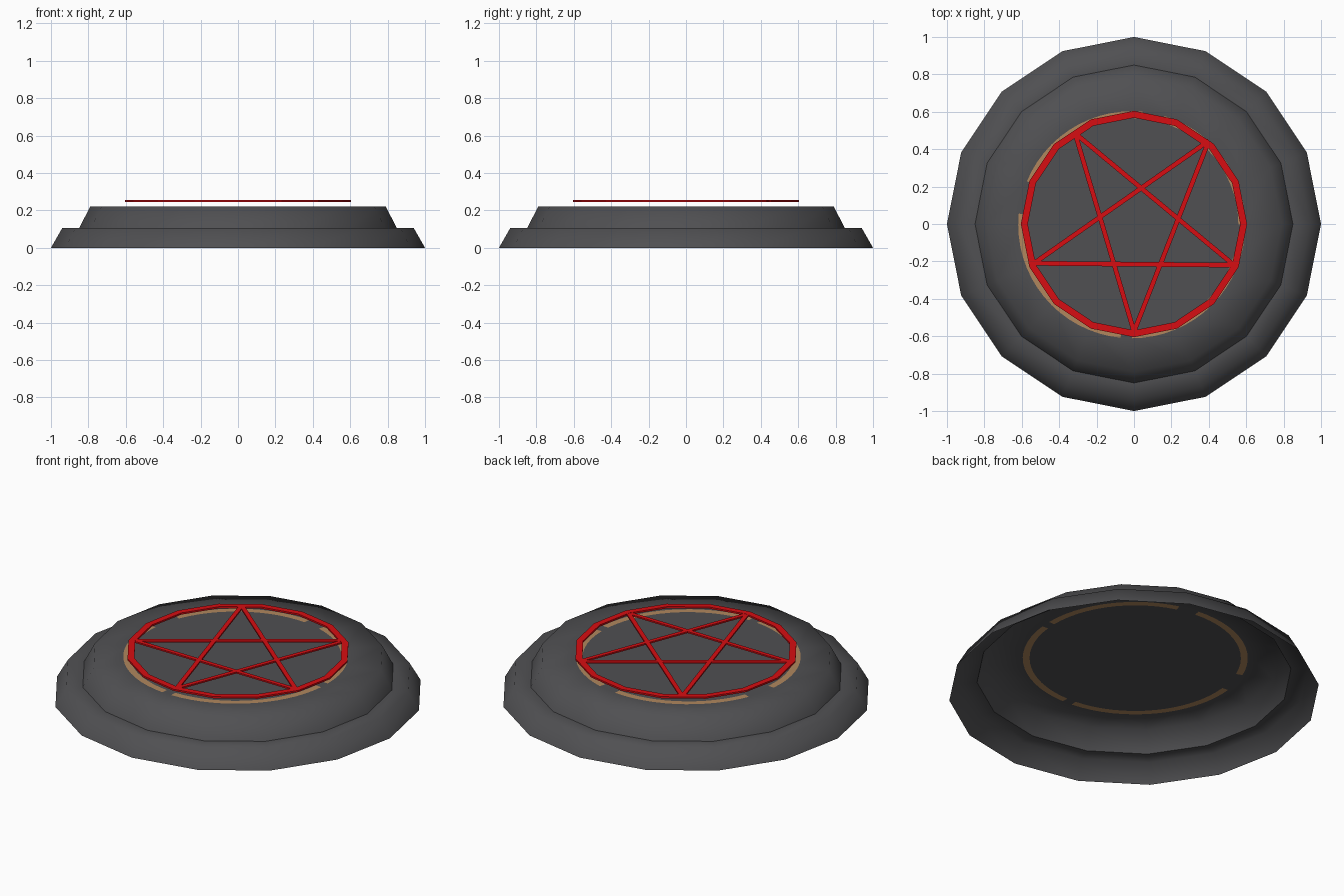
import bpy, bmesh, math
from mathutils import Vector

if "Cube" in bpy.data.objects:
    bpy.data.objects.remove(bpy.data.objects["Cube"])


def material(name, rgb):
    m = bpy.data.materials.new(name)
    m.diffuse_color = (*rgb, 1)
    m.use_nodes = True
    m.node_tree.nodes["Principled BSDF"].inputs["Base Color"].default_value = m.diffuse_color
    return m


STONE = material("dark stone", (0.08, 0.08, 0.085))
TAN = material("tan paint", (0.44, 0.245, 0.11))
RED = material("red", (0.68, 0.004, 0.006))


def finish(bm, name, mats, smooth=False):
    me = bpy.data.meshes.new(name)
    for f in bm.faces:
        f.smooth = smooth
    bm.normal_update()
    bm.to_mesh(me)
    bm.free()
    for m in mats:
        me.materials.append(m)
    ob = bpy.data.objects.new(name, me)
    bpy.context.collection.objects.link(ob)
    return ob


def circle(bm, r, z, n=16, cx=0, cy=0):
    return [bm.verts.new((cx + r * math.cos(2 * math.pi * i / n),
                          cy + r * math.sin(2 * math.pi * i / n), z)) for i in range(n)]


def bridge(bm, a, b):
    n = len(a)
    return [bm.faces.new((a[i], a[(i + 1) % n], b[(i + 1) % n], b[i])) for i in range(n)]


# Lower tier: sloped wall and flat step, open underneath
bm = bmesh.new()
rings = [circle(bm, r, z) for r, z in ((1, 0), (0.94, 0.105), (0.85, 0.105))]
for a, b in zip(rings, rings[1:]):
    bridge(bm, a, b)
finish(bm, "lower_tier", [STONE], True)

# Upper tier: sloped wall and top, with a broken tan circle cut into the top
bm = bmesh.new()
foot, rim = circle(bm, 0.85, 0.105), circle(bm, 0.79, 0.22)
bridge(bm, foot, rim)
outer = circle(bm, 0.607, 0.22, 64, -0.012, -0.004)
inner = circle(bm, 0.57, 0.22, 64, -0.012, -0.004)
for i in range(16):
    arc = [outer[(4 * i + k) % 64] for k in range(4, -1, -1)]
    bm.faces.new([rim[i], rim[(i + 1) % 16]] + arc)
gaps = {13, 14, 28, 29, 30, 47, 63}
for i, f in enumerate(bridge(bm, outer, inner)):
    f.material_index = 0 if i in gaps else 1
bm.faces.new(inner)
finish(bm, "upper_tier", [STONE, TAN], True)

# Floating red ring with a flat rectangular section
Z0, Z1 = 0.246, 0.256
bm = bmesh.new()
rings = [circle(bm, r, z) for r, z in ((0.605, Z0), (0.605, Z1), (0.568, Z1), (0.568, Z0))]
for i in range(4):
    bridge(bm, rings[i], rings[(i + 1) % 4])
finish(bm, "star_ring", [RED])

# Five bars of the star, each a thin strip between two points
points = [(-0.315, 0.485), (0, -0.575), (0.40, 0.445), (-0.535, -0.21), (0.535, -0.22)]
for i in range(5):
    a, b = Vector(points[i]), Vector(points[(i + 1) % 5])
    d = (b - a).normalized()
    side = Vector((-d.y, d.x)) * 0.0125
    bm = bmesh.new()
    base = [bm.verts.new((p.x, p.y, Z0)) for p in (a - side, b - side, b + side, a + side)]
    top = [bm.verts.new((v.co.x, v.co.y, Z1 - 0.001)) for v in base]
    bridge(bm, base, top)
    bm.faces.new(top)
    bm.faces.new(base[::-1])
    finish(bm, f"star_bar_{i + 1}", [RED])
